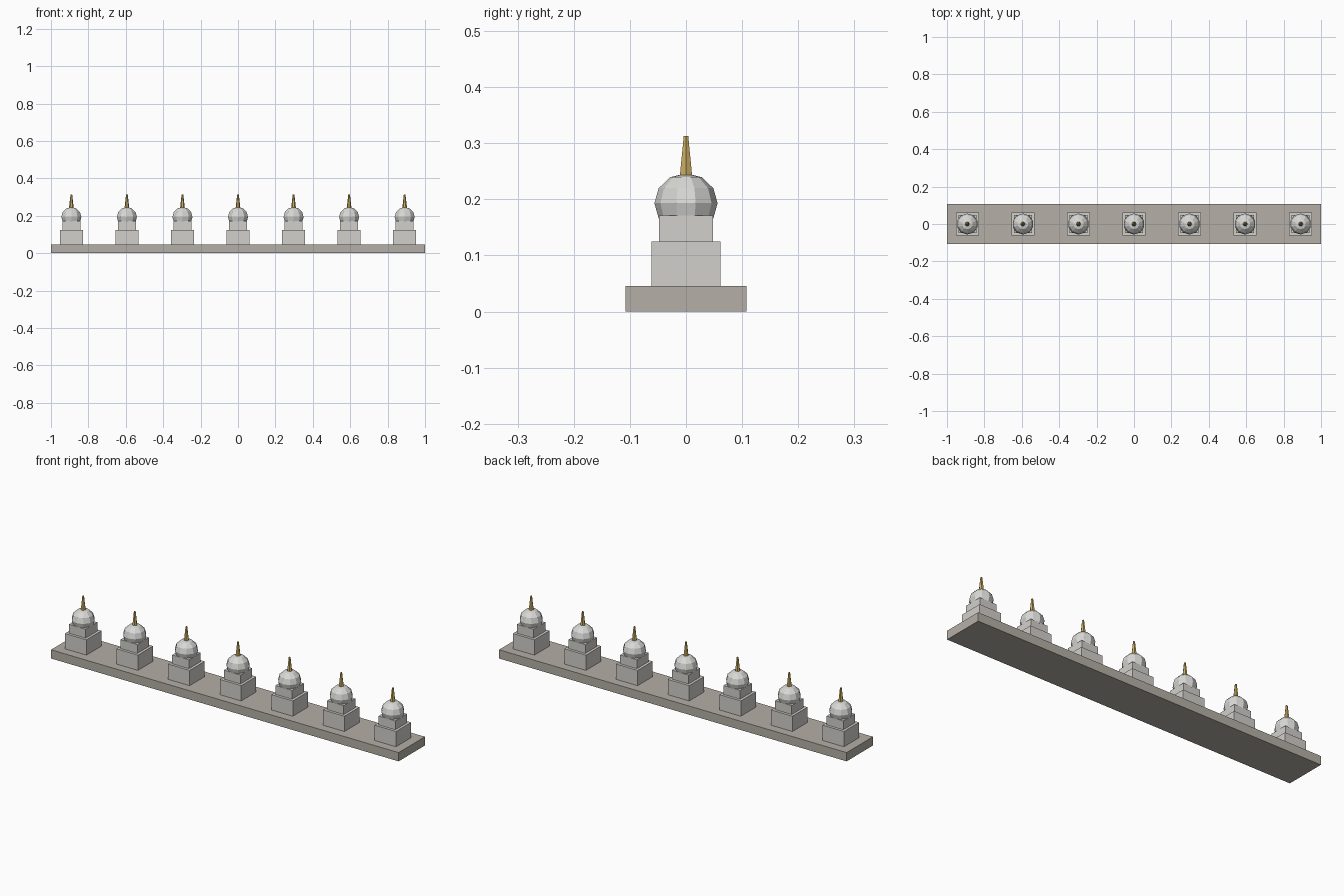
import bpy
import math

cube = bpy.data.objects.get("Cube")
if cube:
    bpy.data.objects.remove(cube, do_unlink=True)


def material(name, color):
    m = bpy.data.materials.new(name)
    m.use_nodes = True
    m.diffuse_color = (*color, 1)
    m.node_tree.nodes["Principled BSDF"].inputs["Base Color"].default_value = (*color, 1)
    return m


base_stone = material("warm grey stone", (0.46, 0.43, 0.38))
pale_stone = material("pale stone", (0.64, 0.63, 0.60))
dome_stone = material("pale dome stone", (0.69, 0.69, 0.67))
gold = material("gold", (0.60, 0.42, 0.12))


def finish(name, mat):
    obj = bpy.context.object
    obj.name = name
    obj.data.materials.append(mat)
    return obj


def box(name, x, half_x, half_y, z0, z1, mat):
    bpy.ops.mesh.primitive_cube_add(size=2, location=(x, 0, (z0 + z1) / 2))
    bpy.context.object.scale = (half_x, half_y, (z1 - z0) / 2)
    bpy.ops.object.transform_apply(location=False, rotation=False)
    return finish(name, mat)


def shrine(i, x):
    # Two stepped square blocks
    box(f"lower_block_{i}", x, 0.0617, 0.0617, 0.0455, 0.125, pale_stone)
    box(f"upper_block_{i}", x, 0.048, 0.048, 0.125, 0.171, pale_stone)
    # Faceted ten-sided dome, a vertex pointing along x
    bpy.ops.mesh.primitive_uv_sphere_add(segments=10, ring_count=6, radius=0.0563,
                                         location=(x, 0, 0.193))
    bpy.context.object.scale.z = 0.95
    bpy.ops.object.transform_apply(location=False, rotation=False)
    finish(f"dome_{i}", dome_stone)
    # Six-sided tapering spire
    z0, z1 = 0.236, 0.313
    bpy.ops.mesh.primitive_cone_add(vertices=6, radius1=0.0133, radius2=0.0046,
                                    depth=z1 - z0, location=(x, 0, (z0 + z1) / 2),
                                    rotation=(0, 0, math.pi / 2))
    finish(f"spire_{i}", gold)


# Long plinth carrying a row of seven small shrines
box("plinth", 0, 1.0, 0.108, 0, 0.0455, base_stone)
for i in range(7):
    shrine(i + 1, (i - 3) * 0.297)
